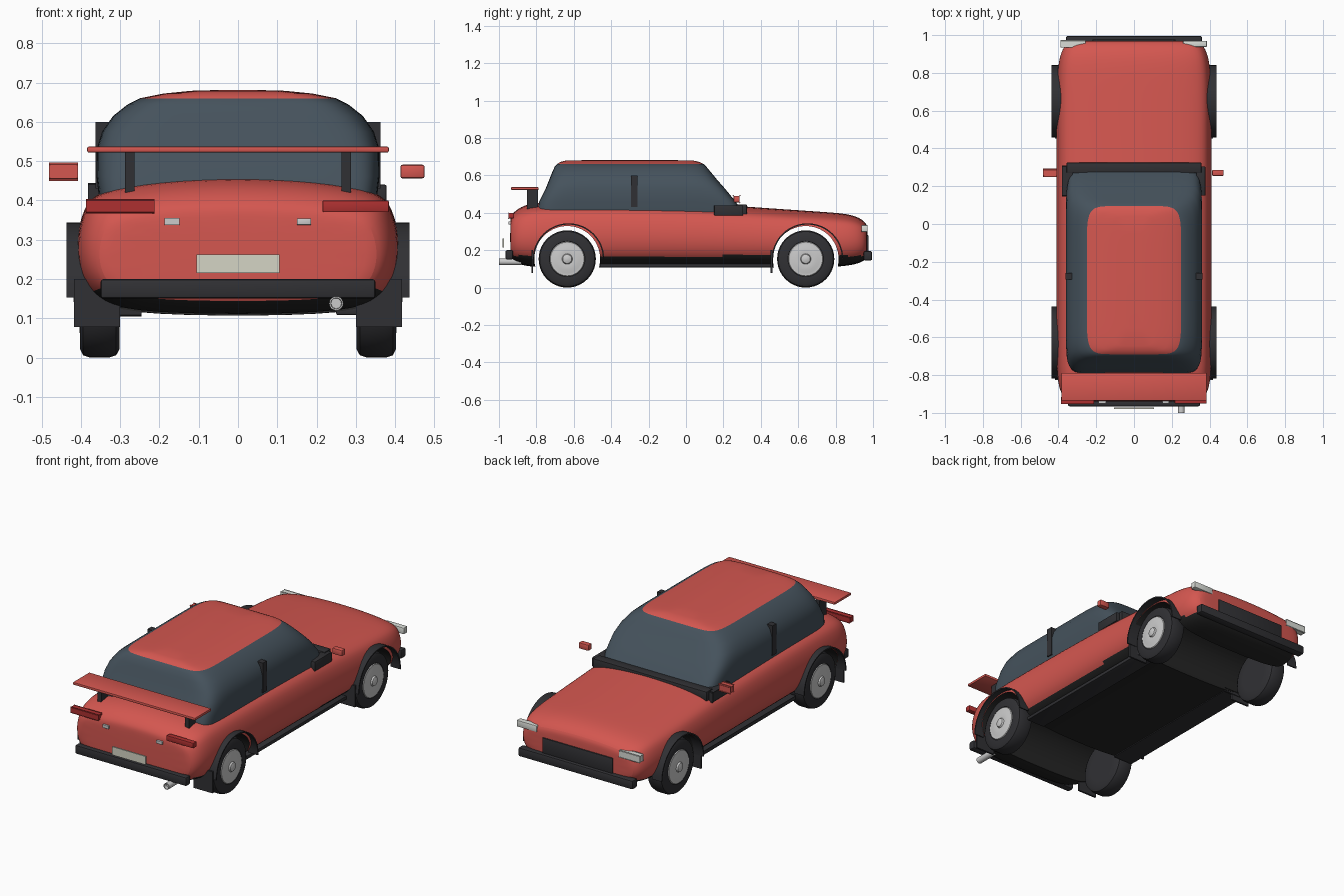
import bpy, bmesh, math
from mathutils import Vector

if "Cube" in bpy.data.objects:
    bpy.data.objects.remove(bpy.data.objects["Cube"])

def mat(name, r, g, b):
    m = bpy.data.materials.new(name)
    m.diffuse_color = (r, g, b, 1)
    m.use_nodes = True
    m.node_tree.nodes["Principled BSDF"].inputs["Base Color"].default_value = m.diffuse_color
    return m

RED = mat("red_paint", .66, .095, .08)
GLASS = mat("dark_glass", .06, .085, .108)
BLACK = mat("black_trim", .03, .03, .034)
FLOOR = mat("floor_black", .018, .018, .018)
LAMP = mat("tail_red", .42, .03, .03)
CREAM = mat("cream", .66, .66, .56)
WHITE = mat("lamp_white", .7, .72, .68)
SILVER = mat("silver", .55, .55, .55)

def make(name, bm, *mats, angle=40):
    bmesh.ops.recalc_face_normals(bm, faces=bm.faces)
    me = bpy.data.meshes.new(name)
    bm.to_mesh(me)
    bm.free()
    ob = bpy.data.objects.new(name, me)
    bpy.context.collection.objects.link(ob)
    for m in mats:
        me.materials.append(m)
    activate(ob)
    bpy.ops.object.shade_smooth_by_angle(angle=math.radians(angle))
    return ob

def activate(ob):
    bpy.ops.object.select_all(action='DESELECT')
    ob.select_set(True)
    bpy.context.view_layer.objects.active = ob

def loft(rings, cap=True):
    """Join closed rings of points into a skin."""
    bm = bmesh.new()
    vs = [[bm.verts.new(p) for p in r] for r in rings]
    n = len(rings[0])
    for a, b in zip(vs, vs[1:]):
        for i in range(n):
            j = (i + 1) % n
            bm.faces.new((a[i], a[j], b[j], b[i]))
    if cap:
        bm.faces.new(vs[0])
        bm.faces.new(vs[-1])
    return bm

def box(name, x, y, z, m, bevel=.0, sides=(1,)):
    """Box from ranges; sides=(1,-1) repeats it mirrored in x."""
    for s in sides:
        bm = bmesh.new()
        bmesh.ops.create_cube(bm, size=1)
        for v in bm.verts:
            v.co = Vector((s * (sum(x) / 2 + v.co.x * (x[1] - x[0])),
                           sum(y) / 2 + v.co.y * (y[1] - y[0]),
                           sum(z) / 2 + v.co.z * (z[1] - z[0])))
        if bevel:
            bmesh.ops.bevel(bm, geom=bm.edges[:], offset=bevel, segments=2,
                            profile=.5, affect='EDGES')
        make(name if s == 1 else name + "_left", bm, m)

def lathe(name, profile, y, z, side, m, n=40):
    """Revolve (radius, x) profile about an axle along x."""
    rings = [[(side * x, y + r * math.cos(t), z + r * math.sin(t))
              for t in (2 * math.pi * i / n for i in range(n))] for r, x in profile]
    return make(name, loft(rings), m)

AXLES = (-.635, .64)
WZ = .153
BOTH = (1, -1)

# Body shell: cross-section lofted along y, then smoothed
half = [(0, 0), (.7, .02), (.9, .12), (.99, .30), (1.01, .53), (.96, .78),
        (.87, .90), (.5, .975), (0, 1)]
section = half + [(-x, z) for x, z in half[-2:0:-1]]
stations = [(-.94, .31, .17, .36), (-.935, .355, .14, .39), (-.90, .385, .125, .425),
            (-.84, .403, .11, .452), (-.74, .41, .105, .462), (-.4, .41, .105, .462),
            (.1, .41, .105, .452), (.3, .41, .105, .437), (.6, .41, .105, .416),
            (.78, .407, .108, .404), (.87, .397, .115, .395), (.93, .378, .13, .375),
            (.965, .345, .15, .345), (.97, .29, .18, .315)]
body = make("body", loft([[(x * w, y, zb + z * (zt - zb)) for x, z in section]
                          for y, w, zb, zt in stations]), RED, FLOOR)
sub = body.modifiers.new("smooth", 'SUBSURF')
sub.levels = 2
bpy.ops.object.modifier_apply(modifier=sub.name)

# Wheel tunnels cut right across the body
for y in AXLES:
    cutter = lathe("arch_cutter", [(.176, -.6), (.176, .6)], y, WZ, 1, RED, 56)
    cutter.hide_render = True
    activate(body)
    cut = body.modifiers.new("arch", 'BOOLEAN')
    cut.operation = 'DIFFERENCE'
    cut.solver = 'EXACT'
    cut.object = cutter
    bpy.ops.object.modifier_apply(modifier=cut.name)
    bpy.data.objects.remove(cutter)
for p in body.data.polygons:
    c = p.center
    tunnel = abs(p.normal.x) < .1 and any(
        math.hypot(c.y - y, c.z - WZ) < .1775 for y in AXLES)
    p.material_index = 1 if tunnel or (p.normal.z < -.6 and c.z < .17) else 0
activate(body)
bpy.ops.object.shade_smooth_by_angle(angle=math.radians(40))

# Cabin: glass skin with painted roof, rings stacked in z
def rounded(z, y0, y1, w, e, n=64):
    pts = []
    for i in range(n):
        t = 2 * math.pi * (i + .5) / n
        c, s = math.cos(t), math.sin(t)
        pts.append((w * math.copysign(abs(c) ** (2 / e), c),
                    (y0 + y1) / 2 + (y1 - y0) / 2 * math.copysign(abs(s) ** (2 / e), s), z))
    return pts

levels = [(.39, -.80, .31, .352, 12), (.46, -.785, .265, .36, 12), (.53, -.75, .208, .36, 10),
          (.575, -.732, .168, .346, 9), (.615, -.716, .135, .318, 8), (.645, -.703, .11, .28, 8),
          (.66, -.69, .095, .25, 8), (.672, -.672, .072, .19, 8), (.679, -.645, .04, .12, 6),
          (.681, -.55, -.05, .05, 6)]
cabin_bm = loft([rounded(*l) for l in levels])
for f in cabin_bm.faces:
    f.material_index = 1 if f.calc_center_median().z > .66 else 0
make("cabin", cabin_bm, GLASS, RED, angle=50)

# Door pillars and windscreen cowl
box("door_pillar", (.32, .363), (-.295, -.26), (.43, .60), BLACK, 0, BOTH)
box("windscreen_cowl", (-.357, .357), (.27, .325), (.39, .445), BLACK, .004)
box("cowl_end", (.33, .378), (.15, .305), (.385, .44), BLACK, .004, BOTH)

# Wheels, arch flares and mudflaps
tyre = [(.09, .302), (.132, .302), (.147, .31), (.153, .328), (.153, .376),
        (.147, .394), (.132, .402), (.095, .402), (.09, .396)]
hub = [(.095, .31), (.095, .397), (.09, .404), (.075, .404), (.06, .409), (.028, .406),
       (.024, .414), (.012, .418), (.002, .419)]
for tag, y, fy, my in (("rear", AXLES[0], -.628, -.822), ("front", AXLES[1], .65, .458)):
    for s in BOTH:
        name = tag + ("_right" if s == 1 else "_left")
        lathe(name + "_tyre", tyre, y, WZ, s, BLACK)
        lathe(name + "_hubcap", hub, y, WZ, s, SILVER)
        rings = []
        for i in range(25):
            t = math.pi * i / 24
            rings.append([(s * x, fy + r * math.cos(t), WZ + r * math.sin(t))
                          for r, x in ((.184, .375), (.191, .375), (.191, .436), (.184, .436))])
        make(name + "_arch_flare", loft(rings), BLACK)
    box(tag + "_mudflap", (.30, .418), (my - .005, my + .005), (.078, .2), BLACK, 0, BOTH)

# Sills
box("sill", (.25, .365), (-.46, .465), (.108, .128), BLACK, .004, BOTH)

# Bumpers, grille and plate
box("rear_bumper", (-.35, .35), (-.965, -.925), (.15, .20), BLACK, .008)
box("front_bumper", (-.36, .36), (.95, .995), (.145, .195), BLACK, .008)
box("grille", (-.22, .22), (.94, .976), (.19, .28), BLACK, .002)
box("number_plate", (-.105, .105), (-.98, -.972), (.215, .262), CREAM)

# Lamps
box("tail_lamp", (.215, .384), (-.95, -.92), (.37, .40), LAMP, .003, BOTH)
box("plate_lamp", (.15, .186), (-.95, -.925), (.338, .354), SILVER, .001, BOTH)
box("headlamp", (.26, .386), (.938, .97), (.298, .334), WHITE, .003, BOTH)

# Spoiler on two struts
box("spoiler", (-.384, .384), (-.935, -.788), (.522, .537), RED, .004)
box("spoiler_strut", (.263, .287), (-.85, -.79), (.41, .525), BLACK, 0, BOTH)

# Door mirrors and exhaust
box("door_mirror", (.413, .475), (.255, .287), (.456, .491), RED, .006, BOTH)
lathe_pts = [[(.25 + r * math.cos(t), y, .138 + r * math.sin(t))
              for t in (2 * math.pi * i / 20 for i in range(20))]
             for y, r in ((-.88, .018), (-1.0, .018), (-1.0, .014), (-.98, .013))]
make("exhaust_pipe", loft(lathe_pts), SILVER)
